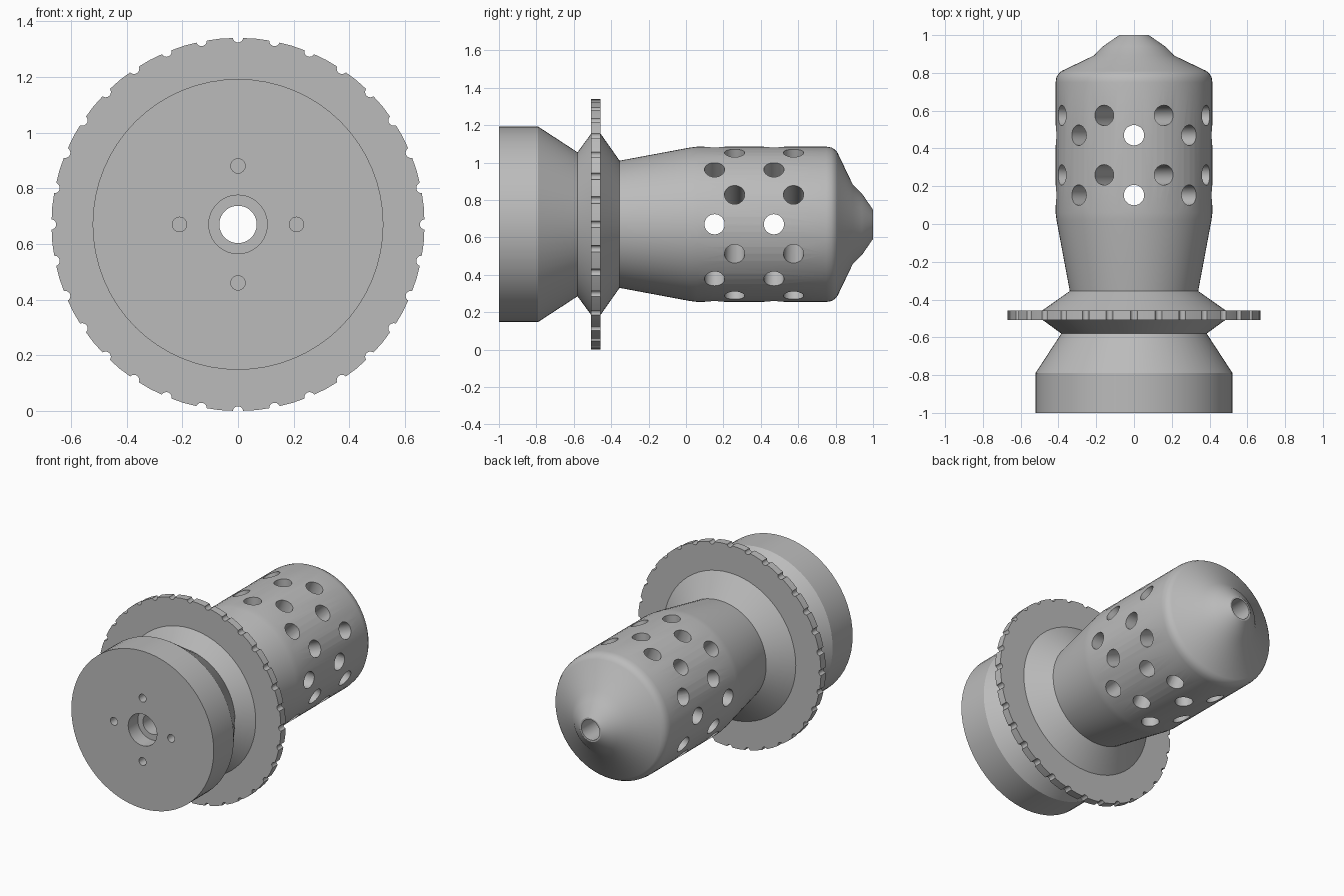
import bpy, bmesh
from math import radians, pi
from mathutils import Matrix, Vector

cube = bpy.data.objects.get("Cube")
if cube:
    bpy.data.objects.remove(cube, do_unlink=True)

AXIS_Z = 0.67
SEGMENTS = 64

grey = bpy.data.materials.new("plain grey")
grey.use_nodes = True
grey.diffuse_color = (0.5, 0.5, 0.5, 1)
grey.node_tree.nodes["Principled BSDF"].inputs["Base Color"].default_value = (0.5, 0.5, 0.5, 1)


def make_object(name, bm):
    mesh = bpy.data.meshes.new(name)
    bmesh.ops.recalc_face_normals(bm, faces=bm.faces[:])
    bm.to_mesh(mesh)
    bm.free()
    obj = bpy.data.objects.new(name, mesh)
    bpy.context.collection.objects.link(obj)
    obj.location.z = AXIS_Z
    mesh.materials.append(grey)
    return obj


def lathe(name, profile):
    """Spin a closed (y, radius) profile around the y axis."""
    bm = bmesh.new()
    verts = [bm.verts.new((0, y, r)) for y, r in profile]
    edges = [bm.edges.new((a, b)) for a, b in zip(verts, verts[1:] + verts[:1])]
    bmesh.ops.spin(bm, geom=verts + edges, cent=(0, 0, 0), axis=(0, 1, 0),
                   angle=2 * pi, steps=SEGMENTS, use_merge=True)
    bmesh.ops.remove_doubles(bm, verts=bm.verts[:], dist=1e-5)
    return make_object(name, bm)


def add_drill(bm, centre, direction, radius, length, sides):
    turn = Vector((0, 0, 1)).rotation_difference(direction).to_matrix().to_4x4()
    bmesh.ops.create_cone(bm, cap_ends=True, segments=sides, radius1=radius,
                          radius2=radius, depth=length,
                          matrix=Matrix.Translation(centre) @ turn)


def radial(angle):
    return Matrix.Rotation(radians(angle), 3, 'Y') @ Vector((0, 0, 1))


# Body: base, waist, notched flange, barrel, nose, through bore and front recess
body = lathe("perforated_body", [
    (-1, 0.105), (-1, 0.522), (-0.79, 0.522), (-0.58, 0.385),
    (-0.507, 0.485), (-0.507, 0.67), (-0.457, 0.67), (-0.457, 0.485),
    (-0.355, 0.34), (0.02, 0.41), (0.06, 0.415), (0.75, 0.415),
    (0.776, 0.411), (0.796, 0.4), (0.81, 0.383), (0.892, 0.212),
    (0.94, 0.165), (1, 0.078), (1, 0.067), (-0.9, 0.067), (-0.9, 0.105)])

# Cross holes in staggered rows
bm = bmesh.new()
for y, start in ((0.153, 0), (0.26, 22.5), (0.47, 0), (0.575, 22.5)):
    for i in range(4):
        add_drill(bm, Vector((0, y, 0)), radial(start + 45 * i), 0.054, 1.2, 32)

# Bolt holes in the front face
for i in range(4):
    add_drill(bm, radial(90 * i) * 0.21 + Vector((0, -1, 0)),
              Vector((0, 1, 0)), 0.026, 0.2, 24)

# Notches around the flange rim
for i in range(32):
    add_drill(bm, radial(11.25 * i) * 0.672 + Vector((0, -0.482, 0)),
              Vector((0, 1, 0)), 0.019, 0.1, 16)

drills = make_object("drill_cutter", bm)
drills.hide_render = True
drills.hide_viewport = False

cut = body.modifiers.new("drilling", 'BOOLEAN')
cut.operation = 'DIFFERENCE'
cut.solver = 'EXACT'
cut.use_self = True
cut.object = drills

# Apply the cut and smooth the rounded surfaces
bpy.context.view_layer.update()
bpy.ops.object.select_all(action='DESELECT')
body.select_set(True)
bpy.context.view_layer.objects.active = body
bpy.ops.object.modifier_apply(modifier=cut.name)
bpy.data.objects.remove(drills, do_unlink=True)
bpy.ops.object.shade_smooth_by_angle(angle=radians(25))
